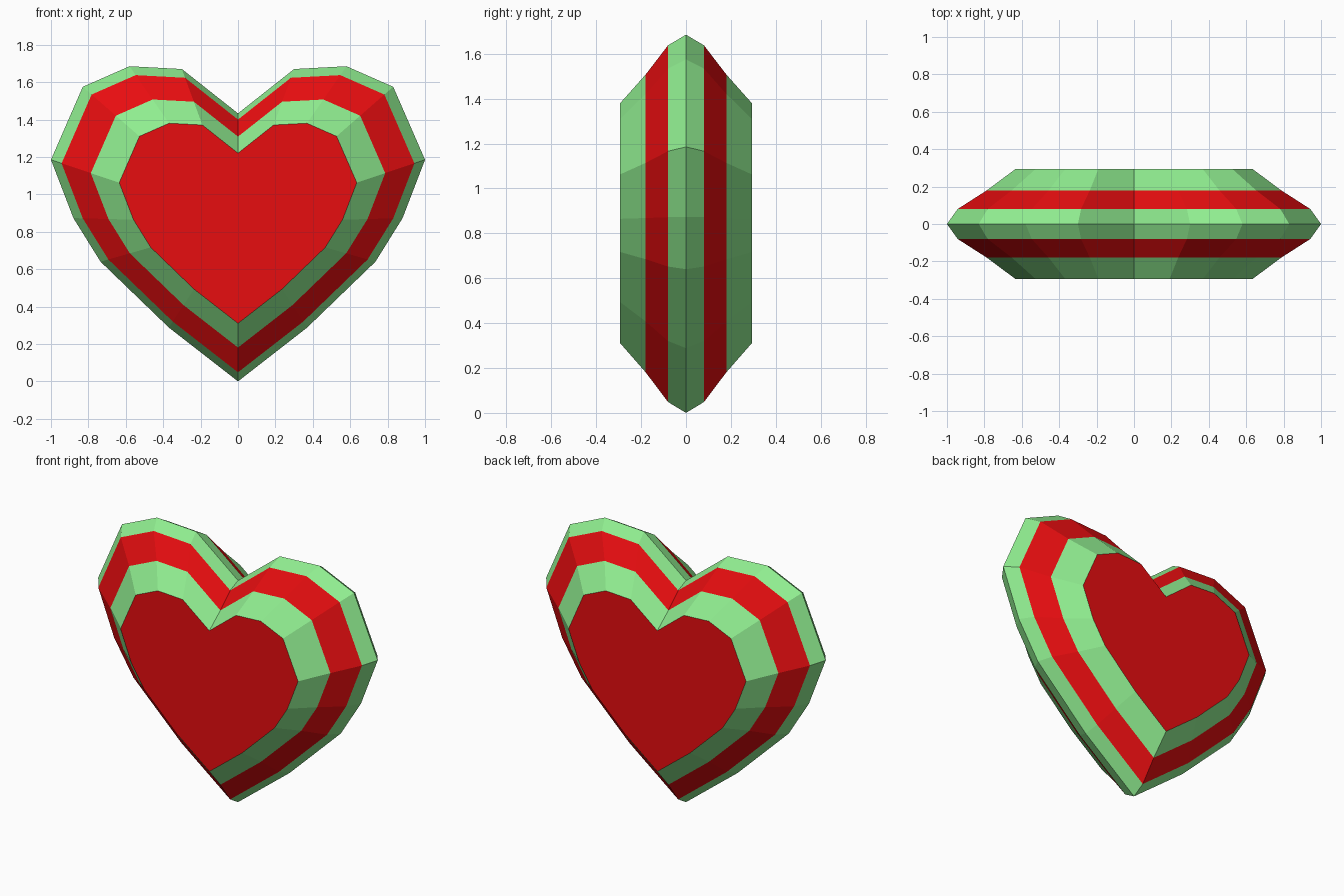
import bpy, bmesh

if "Cube" in bpy.data.objects:
    bpy.data.objects.remove(bpy.data.objects["Cube"])

# Right half of the heart outline, from the notch to the bottom tip (x, z)
HALF = [(0, 1.433), (0.30, 1.67), (0.58, 1.685), (0.83, 1.575), (1.0, 1.185),
        (0.88, 0.873), (0.735, 0.64), (0.37, 0.288), (0, 0)]
OUTLINE = HALF + [(-x, z) for x, z in HALF[-2:0:-1]]
CENTRE_Z = 0.85

# Cross-section from front face to rim: (y, scale about the heart centre)
FRONT = [(-0.293, 0.635), (-0.18, 0.787), (-0.08, 0.943)]
SECTION = FRONT + [(0, 1.0)] + [(-y, s) for y, s in reversed(FRONT)]
GREEN, RED = 0, 1
BANDS = [GREEN, RED, GREEN, GREEN, RED, GREEN]


def material(name, colour):
    mat = bpy.data.materials.new(name)
    mat.diffuse_color = (*colour, 1)
    mat.use_nodes = True
    mat.node_tree.nodes["Principled BSDF"].inputs["Base Color"].default_value = mat.diffuse_color
    return mat


bm = bmesh.new()

# Stacked heart-shaped rings
rings = [[bm.verts.new((x * s, y, CENTRE_Z + (z - CENTRE_Z) * s)) for x, z in OUTLINE]
         for y, s in SECTION]

# Bevelled bands in alternating colours
n = len(OUTLINE)
for a, b, colour in zip(rings, rings[1:], BANDS):
    for i in range(n):
        j = (i + 1) % n
        bm.faces.new((a[i], a[j], b[j], b[i])).material_index = colour

# Flat front and back faces
for ring in (rings[0], rings[-1]):
    bm.faces.new(ring).material_index = RED

bmesh.ops.recalc_face_normals(bm, faces=bm.faces)
mesh = bpy.data.meshes.new("faceted_heart")
bm.to_mesh(mesh)
bm.free()
mesh.materials.append(material("green", (0.28, 0.85, 0.28)))
mesh.materials.append(material("red", (0.80, 0.004, 0.005)))
bpy.context.collection.objects.link(bpy.data.objects.new("faceted_heart", mesh))
